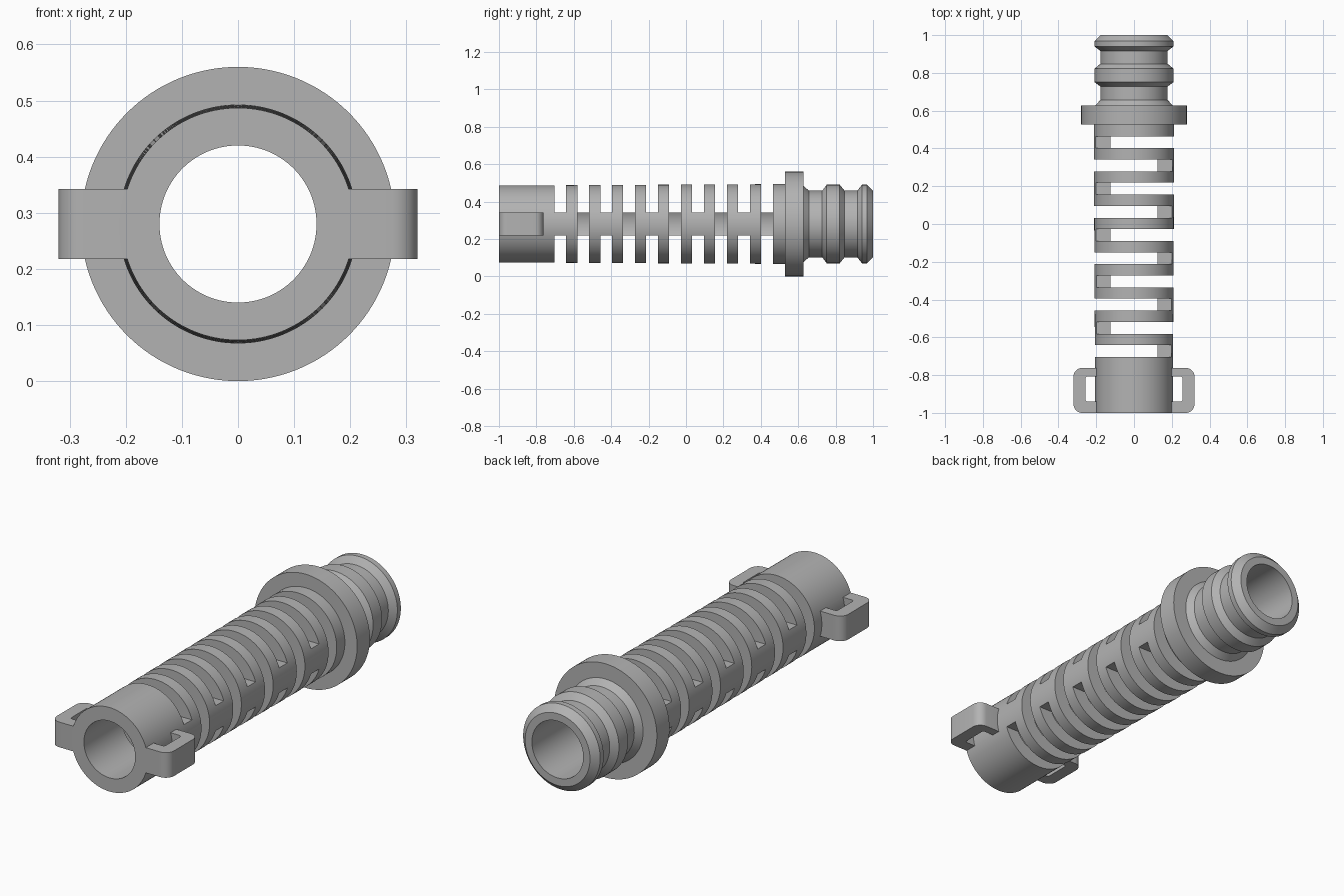
import bpy, bmesh, math

AXIS_Z = 0.28        # height of the tube axis
HALF = 0.062         # half height of the tabs and the slot bridges
SEGMENTS = 128
PITCH, SLOT = 0.1228, 0.063

if "Cube" in bpy.data.objects:
    bpy.data.objects.remove(bpy.data.objects["Cube"])

grey = bpy.data.materials.new("plain grey")
grey.use_nodes = True
colour = (0.45, 0.45, 0.45, 1)
grey.diffuse_color = colour
grey.node_tree.nodes["Principled BSDF"].inputs["Base Color"].default_value = colour


def make_object(name, bm):
    bmesh.ops.recalc_face_normals(bm, faces=bm.faces)
    mesh = bpy.data.meshes.new(name)
    bm.to_mesh(mesh)
    bm.free()
    mesh.materials.append(grey)
    obj = bpy.data.objects.new(name, mesh)
    bpy.context.collection.objects.link(obj)
    return obj


def lathe(name, profile):
    """Spin a closed (y, radius) profile about the lengthwise axis."""
    bm = bmesh.new()
    rings = []
    for i in range(SEGMENTS):
        a = 2 * math.pi * i / SEGMENTS
        rings.append([bm.verts.new((r * math.cos(a), y, AXIS_Z + r * math.sin(a)))
                      for y, r in profile])
    n = len(profile)
    for i, ring in enumerate(rings):
        after = rings[(i + 1) % SEGMENTS]
        for j in range(n):
            k = (j + 1) % n
            bm.faces.new((ring[j], ring[k], after[k], after[j]))
    return make_object(name, bm)


def extrude(bm, points, offset):
    """Add a prism: a polygon of 3D points pushed along an offset."""
    face = bm.faces.new([bm.verts.new(p) for p in points])
    out = bmesh.ops.extrude_face_region(bm, geom=[face])
    verts = [v for v in out["geom"] if isinstance(v, bmesh.types.BMVert)]
    bmesh.ops.translate(bm, verts=verts, vec=offset)


def corner(cx, cy, r, start, steps=8):
    """Quarter circle in the xy plane."""
    return [(cx + r * math.cos(start + math.pi / 2 * i / steps),
             cy + r * math.sin(start + math.pi / 2 * i / steps))
            for i in range(steps + 1)]


def combine(body, tool, operation):
    mod = body.modifiers.new(operation.lower(), 'BOOLEAN')
    mod.object, mod.operation, mod.solver = tool, operation, 'EXACT'
    bpy.ops.object.select_all(action='DESELECT')
    bpy.context.view_layer.objects.active = body
    body.select_set(True)
    bpy.ops.object.modifier_apply(modifier=mod.name)
    bpy.data.objects.remove(tool)


# Tube with flange and grooved rear fitting
body = lathe("flexible_sleeve", [
    (-1, 0.14), (-1, 0.207), (-0.7, 0.207), (0.46, 0.213), (0.528, 0.213),
    (0.528, 0.28), (0.627, 0.28), (0.627, 0.205), (0.657, 0.178),
    (0.728, 0.178), (0.752, 0.21), (0.822, 0.21), (0.848, 0.178),
    (0.916, 0.178), (0.941, 0.21), (0.968, 0.21), (1, 0.177), (1, 0.14)])

# Slots, each leaving a bridge on alternating sides
bm = bmesh.new()
for k in range(10):
    s = 1 if k % 2 == 0 else -1
    y = -0.704 + k * PITCH
    outline = [(-0.3, -0.3), (0.3, -0.3), (0.3, -HALF), (0.05, -HALF),
               (0.05, HALF), (0.3, HALF), (0.3, 0.3), (-0.3, 0.3)]
    extrude(bm, [(s * x, y, AXIS_Z + z) for x, z in outline], (0, SLOT, 0))
slots = make_object("slot_cutter", bm)
slots.hide_render = True
combine(body, slots, 'DIFFERENCE')

# Strap loops on both sides of the front end
R, r = 0.045, 0.012
tab = [(0.17, -1)] + corner(0.32 - R, -1 + R, R, -math.pi / 2)
tab += corner(0.32 - R, -0.762 - R, R, 0) + [(0.17, -0.762)]
hole = corner(0.257 - r, -0.807 - r, r, 0)[::-1]
hole += corner(0.257 - r, -0.94 + r, r, -math.pi / 2)[::-1]
tab += [(0.17, -0.807)] + hole + [(0.17, -0.94)]
for s, side in ((1, "left"), (-1, "right")):
    bm = bmesh.new()
    extrude(bm, [(s * x, y, AXIS_Z - HALF) for x, y in tab], (0, 0, 2 * HALF))
    combine(body, make_object(side + "_strap_loop", bm), 'UNION')

body.select_set(True)
bpy.context.view_layer.objects.active = body
bpy.ops.object.shade_smooth_by_angle(angle=math.radians(25))
